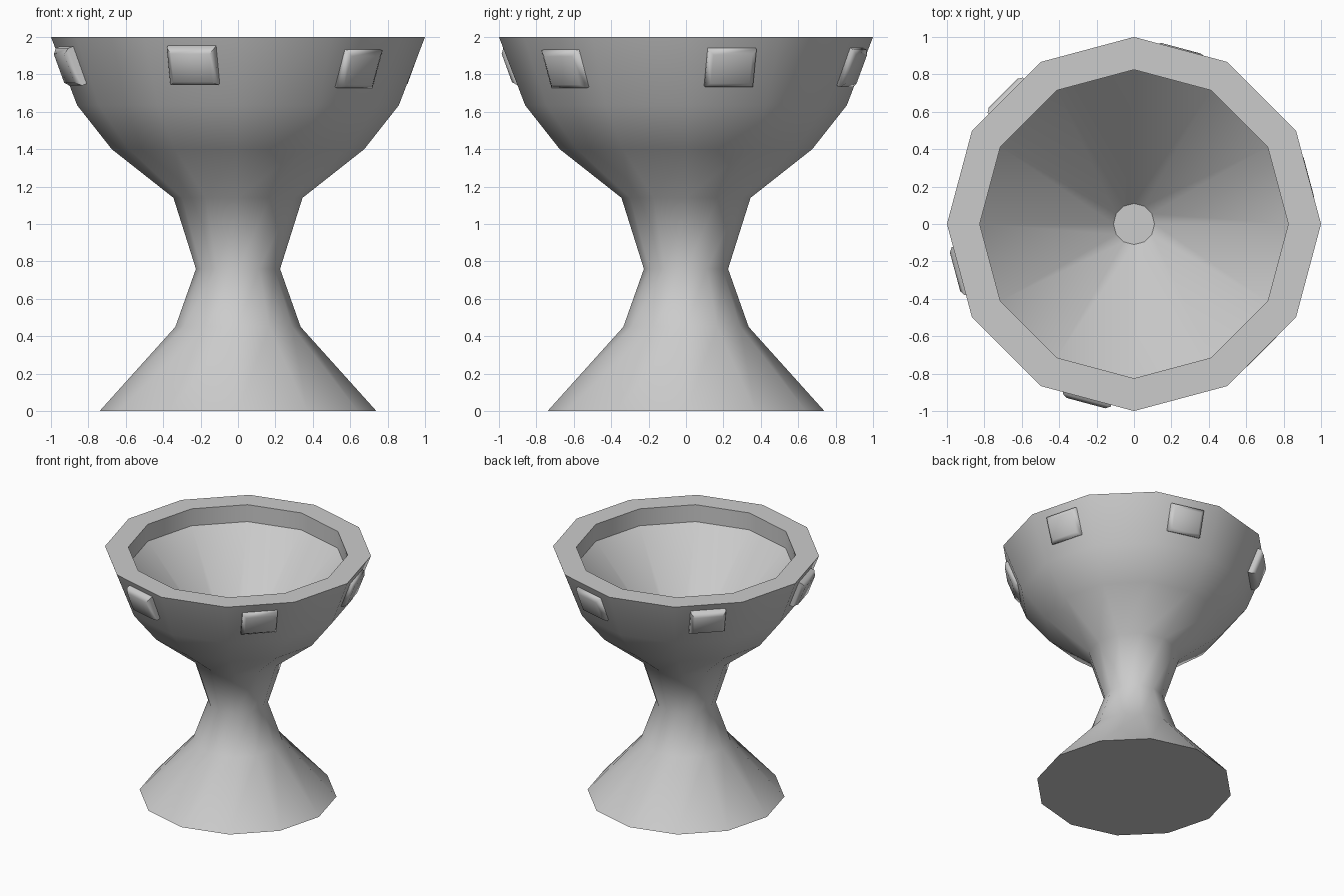
import bpy, bmesh
from math import cos, sin, radians, pi
from mathutils import Matrix, Vector

if "Cube" in bpy.data.objects:
    bpy.data.objects.remove(bpy.data.objects["Cube"])

SIDES = 12


def finish(bm, name, angle):
    bmesh.ops.recalc_face_normals(bm, faces=bm.faces)
    mesh = bpy.data.meshes.new(name)
    bm.to_mesh(mesh)
    bm.free()
    obj = bpy.data.objects.new(name, mesh)
    bpy.context.collection.objects.link(obj)
    bpy.ops.object.select_all(action='DESELECT')
    obj.select_set(True)
    bpy.context.view_layer.objects.active = obj
    bpy.ops.object.shade_smooth_by_angle(angle=radians(angle))
    return obj


def skin(bm, rings):
    """Bridge successive closed rings of points and cap both ends."""
    loops = [[bm.verts.new(p) for p in ring] for ring in rings]
    for a, b in zip(loops, loops[1:]):
        n = len(a)
        for i in range(n):
            j = (i + 1) % n
            bm.faces.new((a[i], a[j], b[j], b[i]))
    bm.faces.new(loops[0])
    bm.faces.new(loops[-1])


# Goblet: foot, stem, bowl, flat rim, inner lip and funnel-shaped inside
profile = [(0.74, 0), (0.335, 0.45), (0.225, 0.76), (0.345, 1.14),
           (0.675, 1.40), (0.86, 1.635), (1.0, 2.0),
           (0.825, 2.0), (0.825, 1.86), (0.11, 1.10)]
bm = bmesh.new()
skin(bm, [[(r * cos(2 * pi * i / SIDES), r * sin(2 * pi * i / SIDES), z)
           for i in range(SIDES)] for r, z in profile])
finish(bm, "goblet", 40)


# Jewels: chamfered blocks set on every second face of the bowl
def jewel(index, angle, z, height):
    a = radians(angle)
    apothem = (0.86 + (z - 1.635) * 0.14 / 0.365) * cos(pi / SIDES)
    out = Vector((cos(a), sin(a), 0))
    side = Vector((-sin(a), cos(a), 0))
    up = (out * 0.353 + Vector((0, 0, 0.936))).normalized()
    normal = side.cross(up)
    centre = out * apothem + Vector((0, 0, z))
    rings = []
    for inset, h in [(0, -0.03), (0, height * 0.5), (0.026, height)]:
        w, t = 0.133 - inset, 0.107 - inset
        rings.append([centre + side * (sx * w) + up * (sy * t) + normal * h
                      for sx, sy in ((-1, -1), (1, -1), (1, 1), (-1, 1))])
    bm = bmesh.new()
    skin(bm, rings)
    finish(bm, f"jewel_{index}", 60)


for i, (z, height) in enumerate([(1.84, 0.035), (1.84, 0.04), (1.85, 0.055),
                                 (1.85, 0.055), (1.853, 0.055), (1.833, 0.037)]):
    jewel(i + 1, 15 + 60 * i, z, height)
